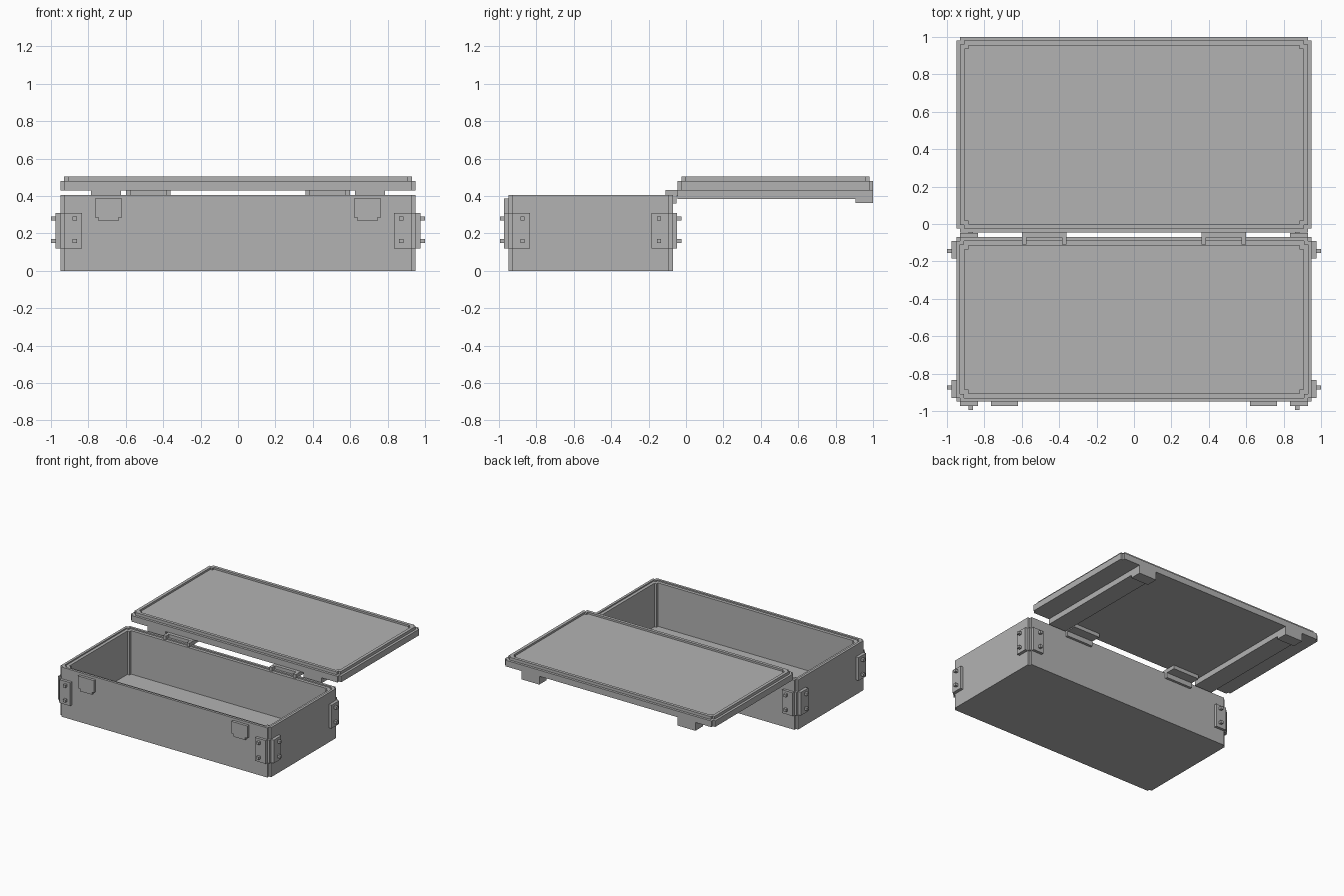
import bpy
import bmesh

cube = bpy.data.objects.get("Cube")
if cube:
    bpy.data.objects.remove(cube, do_unlink=True)

grey = bpy.data.materials.new("plain_grey")
grey.use_nodes = True
COLOUR = (0.45, 0.45, 0.45, 1)
grey.diffuse_color = COLOUR
grey.node_tree.nodes["Principled BSDF"].inputs["Base Color"].default_value = COLOUR


def finish(name, bm):
    bmesh.ops.recalc_face_normals(bm, faces=bm.faces)
    mesh = bpy.data.meshes.new(name)
    bm.to_mesh(mesh)
    bm.free()
    mesh.materials.append(grey)
    obj = bpy.data.objects.new(name, mesh)
    bpy.context.collection.objects.link(obj)
    return obj


def box(name, x, y, z):
    """Box from (low, high) ranges."""
    bm = bmesh.new()
    bmesh.ops.create_cube(bm, size=1)
    for v in bm.verts:
        for i, (a, b) in enumerate((x, y, z)):
            v.co[i] = a if v.co[i] < 0 else b
    return finish(name, bm)


def notched_outline(hx, y0, y1, notch=0.02):
    """Rectangle with a small square step cut from every corner."""
    cy, hy = (y0 + y1) / 2, (y1 - y0) / 2
    quarter = [(hx, hy - notch), (hx - notch, hy - notch), (hx - notch, hy)]
    points = []
    for sx, sy in ((1, 1), (-1, 1), (-1, -1), (1, -1)):
        corner = quarter if sx * sy > 0 else quarter[::-1]
        points += [(sx * px, cy + sy * py) for px, py in corner]
    return points


def tray(name, hx, y0, y1, levels):
    """Loft notched outlines through (inset, height) levels and cap both ends."""
    bm = bmesh.new()
    rings = [[bm.verts.new((px, py, z)) for px, py in
              notched_outline(hx - d, y0 + d, y1 - d)] for d, z in levels]
    for low, high in zip(rings, rings[1:]):
        n = len(low)
        for i in range(n):
            j = (i + 1) % n
            bm.faces.new((low[i], low[j], high[j], high[i]))
    bm.faces.new(rings[0])
    bm.faces.new(rings[-1])
    return finish(name, bm)


def span(side, a, b):
    """Mirror a range to the chosen side."""
    return tuple(sorted((side * a, side * b)))


# Open box and lid
FRONT, BACK = -0.95, -0.07
MID = (FRONT + BACK) / 2
tray("case_body", 0.95, FRONT, BACK,
     [(0, 0), (0, 0.405), (0.02, 0.405), (0.02, 0.395), (0.045, 0.395), (0.045, 0.04)])
tray("lid", 0.95, -0.045, 1.0,
     [(0, 0.43), (0, 0.48), (0.02, 0.48), (0.02, 0.503), (0.045, 0.503), (0.045, 0.488)])

for side, label in ((1, "left"), (-1, "right")):
    # Latch plate on the body front, narrower at the foot
    bm = bmesh.new()
    shape = [(0.62, 0.385), (0.62, 0.285), (0.64, 0.285), (0.64, 0.265),
             (0.745, 0.265), (0.745, 0.285), (0.765, 0.285), (0.765, 0.385)]
    face = bm.faces.new([bm.verts.new((side * px, FRONT, pz)) for px, pz in shape])
    moved = bmesh.ops.extrude_face_region(bm, geom=[face])["geom"]
    bmesh.ops.translate(bm, vec=(0, -0.022, 0),
                        verts=[g for g in moved if isinstance(g, bmesh.types.BMVert)])
    finish("latch_plate_" + label, bm)

    # Strap under the lid with its latch
    strap = span(side, 0.625, 0.785)
    box("lid_strap_" + label, strap, (-0.045, 0.995), (0.385, 0.432))
    box("lid_latch_" + label, strap, (0.905, 1.0), (0.362, 0.432))

    # Hinge
    leaf = span(side, 0.36, 0.6)
    box("hinge_leaf_" + label, leaf, (-0.07, 0.03), (0.4, 0.432))
    box("hinge_back_" + label, leaf, (-0.072, -0.05), (0.36, 0.432))
    for k, inner in enumerate((0.36, 0.575)):
        box(f"hinge_arm_{label}_{k}", span(side, inner, inner + 0.025),
            (-0.11, -0.03), (0.4, 0.431))

    # Corner brackets and square bolts
    for end, place in ((-1, "front"), (1, "back")):
        tag = f"{place}_{label}"

        def ends(a, b):
            return tuple(sorted((MID + end * a, MID + end * b)))

        height = (0.12, 0.31)
        box("bracket_end_" + tag, span(side, 0.835, 0.93), ends(0.43, 0.462), height)
        box("bracket_side_" + tag, span(side, 0.94, 0.975), ends(0.325, 0.42), height)
        box("bracket_corner_" + tag, span(side, 0.92, 0.95), ends(0.41, 0.44), height)
        for k, z in enumerate((0.16, 0.28)):
            bolt = (z - 0.011, z + 0.011)
            box(f"end_bolt_{tag}_{k}", span(side, 0.862, 0.884), ends(0.45, 0.485), bolt)
            box(f"side_bolt_{tag}_{k}", span(side, 0.96, 1.0), ends(0.354, 0.376), bolt)
